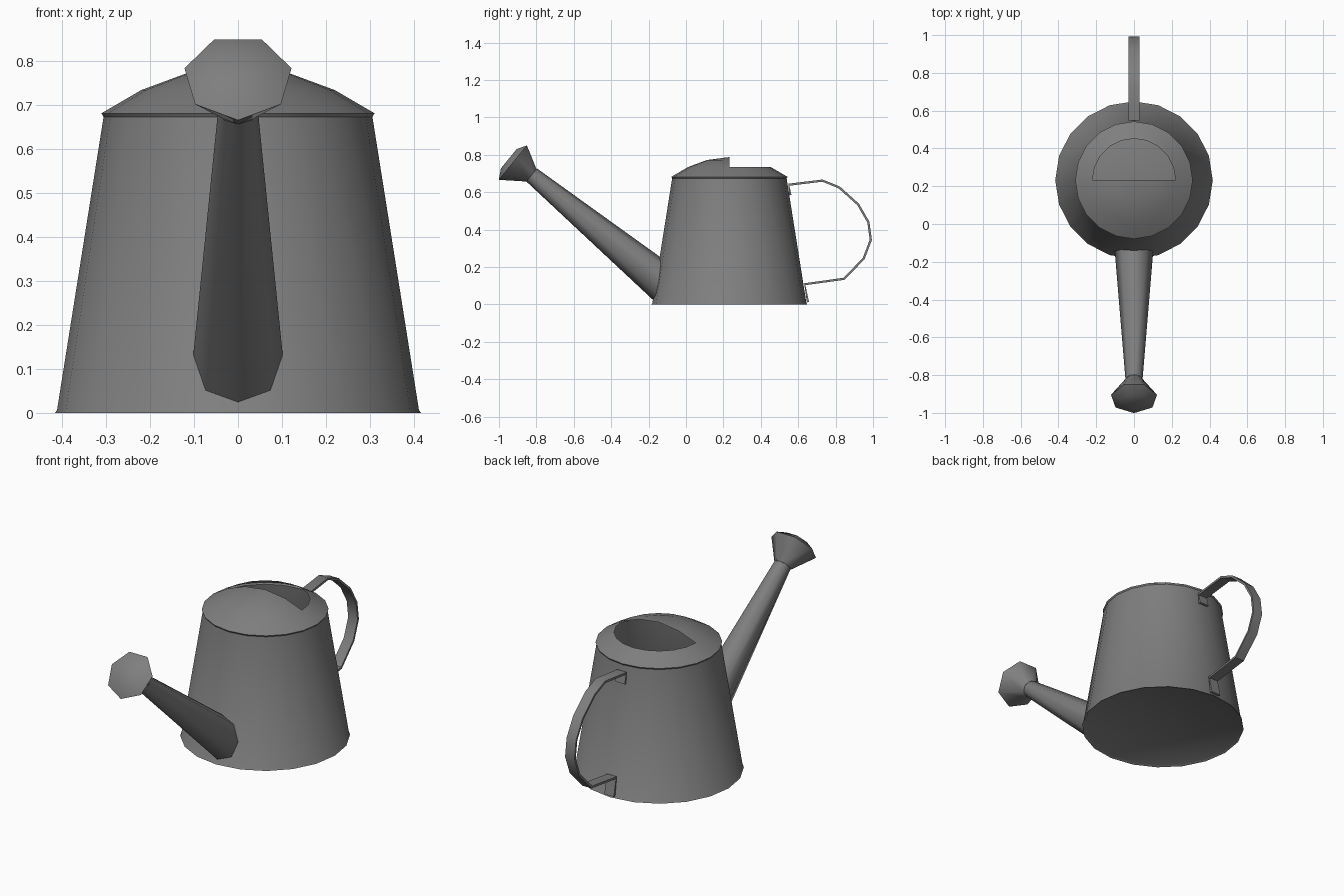
import bpy, bmesh, math
from mathutils import Vector

if "Cube" in bpy.data.objects:
    bpy.data.objects.remove(bpy.data.objects["Cube"])

metal = bpy.data.materials.new("grey_metal")
metal.diffuse_color = (0.21, 0.21, 0.21, 1)
metal.use_nodes = True
metal.node_tree.nodes["Principled BSDF"].inputs["Base Color"].default_value = metal.diffuse_color
CY = 0.232          # body axis in y


def finish(bm, name, angle=40, fix=True):
    if fix:
        bmesh.ops.recalc_face_normals(bm, faces=bm.faces)
    me = bpy.data.meshes.new(name)
    bm.to_mesh(me)
    bm.free()
    me.materials.append(metal)
    ob = bpy.data.objects.new(name, me)
    bpy.context.collection.objects.link(ob)
    bpy.ops.object.select_all(action='DESELECT')
    ob.select_set(True)
    bpy.context.view_layer.objects.active = ob
    bpy.ops.object.shade_smooth_by_angle(angle=math.radians(angle))
    return ob


def bridge(bm, a, b, count=None):
    n = len(a)
    for i in range(n if count is None else count):
        j = (i + 1) % n
        bm.faces.new((a[i], a[j], b[j], b[i]))


# Body: tapered wall, small rims, shoulder, floor
N = 20


def body_ring(bm, r, z):
    return [bm.verts.new((r * math.cos(2 * math.pi * i / N),
                          CY - r * math.sin(2 * math.pi * i / N), z)) for i in range(N)]


bm = bmesh.new()
profile = [(0.417, 0.0), (0.412, 0.006), (0.306, 0.674), (0.311, 0.682), (0.22, 0.735)]
rings = [body_ring(bm, r, z) for r, z in profile]
for a, b in zip(rings, rings[1:]):
    bridge(bm, a, b)
floor = body_ring(bm, 0.405, 0.008)
bridge(bm, floor, rings[0])
bm.faces.new(floor)
# Hood: front half of the dome only, leaving the filling hole at the back
half = N // 2
inner = body_ring(bm, 0.12, 0.772)
bridge(bm, rings[-1], inner, half)
apex = bm.verts.new((0, CY, 0.788))
for i in range(half):
    bm.faces.new((inner[i], inner[i + 1], apex))
bmesh.ops.delete(bm, geom=[v for v in bm.verts if not v.link_faces], context='VERTS')
finish(bm, "can_body")

# Spout and rose share one tilted axis
axis = Vector((0, -0.774, 0.633)).normalized()
up = Vector((0, 0.633, 0.774)).normalized()
side = Vector((1, 0, 0))


def tilted(centre, r, n):
    return [centre + r * (math.cos(t) * side + math.sin(t) * up)
            for t in (-math.pi / 2 + 2 * math.pi * i / n for i in range(n))]


def inside_body(p):
    wall = 0.412 - 0.159 * p.z
    return math.hypot(p.x, p.y - CY) < wall - 0.012


# Spout: cone whose lower end follows the body wall
base, neck = Vector((0, -0.165, 0.15)), Vector((0, -0.825, 0.692))
bm = bmesh.new()
low, high = [], []
for p, q in zip(tilted(base, 0.1, 8), tilted(neck, 0.045, 8)):
    t = 0.3
    while t > -0.4 and not inside_body(p + t * (q - p)):
        t -= 0.005
    low.append(bm.verts.new(p + t * (q - p)))
    high.append(bm.verts.new(q))
bridge(bm, low, high)
finish(bm, "spout", 50)

# Rose: flared head with a gently domed face
bm = bmesh.new()
face = Vector((0, -0.922, 0.763))
steps = [(neck, 0.045), (face, 0.125), (face + 0.03 * axis, 0.07)]
loops = [[bm.verts.new(p) for p in tilted(c, r, 7)] for c, r in steps]
for a, b in zip(loops, loops[1:]):
    bridge(bm, a, b)
bm.faces.new(loops[-1])
finish(bm, "spout_rose", 45)

# Handle: bent flat strap with tabs lying on the body wall
path = [(0.558, 0.585), (0.55, 0.64), (0.73, 0.662), (0.82, 0.625), (0.92, 0.535),
        (0.975, 0.44), (0.988, 0.345), (0.95, 0.245), (0.845, 0.137),
        (0.635, 0.108), (0.652, 0.012)]
bm = bmesh.new()
sections = []
for i, (y, z) in enumerate(path):
    p = Vector((0, y, z))
    before = Vector((0, *path[max(i - 1, 0)]))
    after = Vector((0, *path[min(i + 1, len(path) - 1)]))
    d = (after - before).normalized()
    n = Vector((0, -d.z, d.y)) * 0.006
    w = Vector((0.028, 0, 0))
    sections.append([bm.verts.new(v) for v in (p - w - n, p + w - n, p + w + n, p - w + n)])
for a, b in zip(sections, sections[1:]):
    bridge(bm, a, b)
bm.faces.new(sections[0])
bm.faces.new(sections[-1])
finish(bm, "handle", 30)
